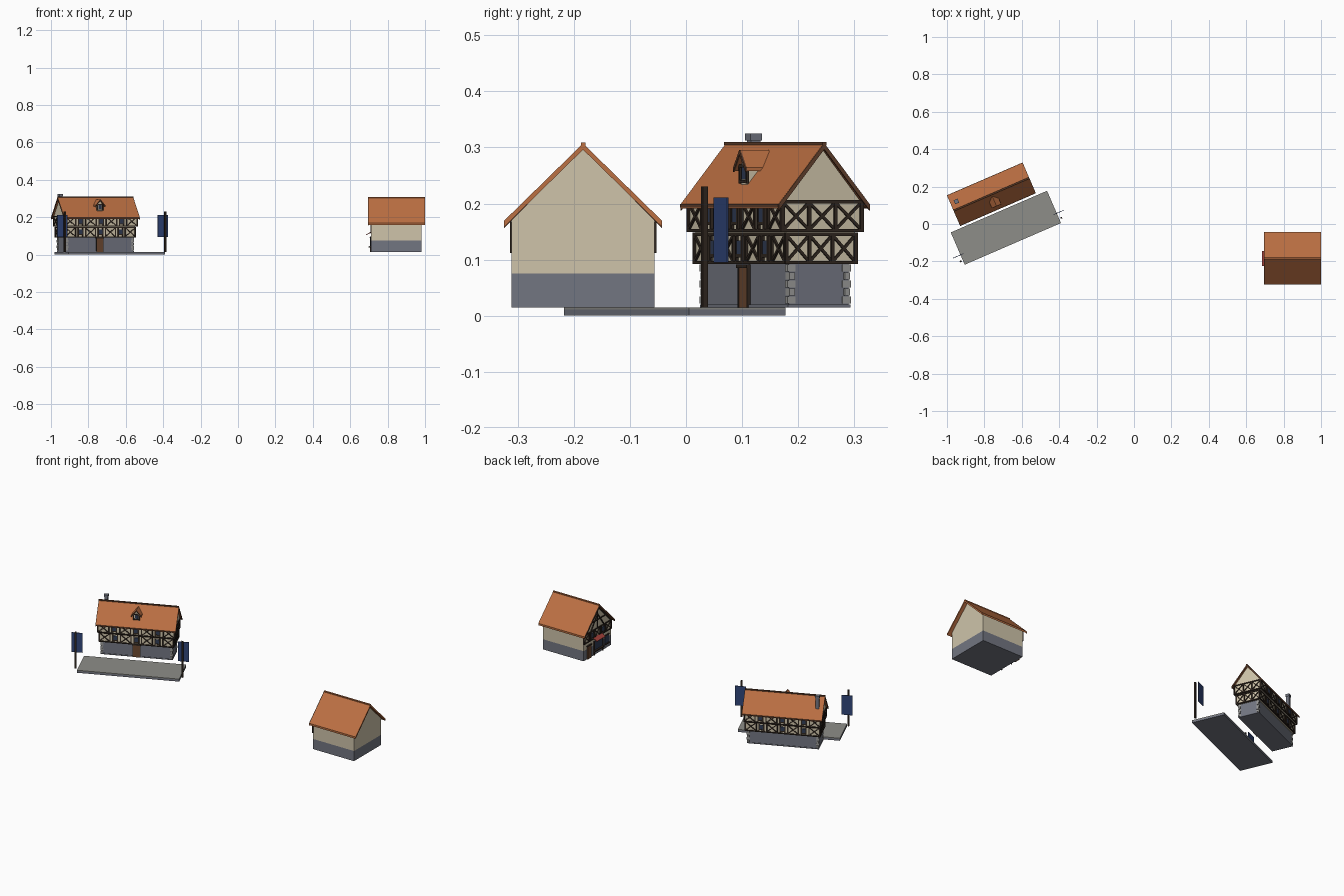
import bpy, bmesh, math
from mathutils import Matrix, Vector

if "Cube" in bpy.data.objects:
    bpy.data.objects.remove(bpy.data.objects["Cube"])

def material(name, r, g, b):
    m = bpy.data.materials.new(name)
    m.diffuse_color = (r, g, b, 1)
    m.use_nodes = True
    m.node_tree.nodes["Principled BSDF"].inputs["Base Color"].default_value = m.diffuse_color
    return m

ORANGE = material("roof_tile", 0.5, 0.16, 0.055)
CREAM = material("plaster", 0.62, 0.55, 0.40)
STONE = material("stone", 0.17, 0.18, 0.22)
QUOIN = material("light_stone", 0.32, 0.32, 0.31)
PAVING = material("paving", 0.27, 0.27, 0.25)
TIMBER = material("timber", 0.03, 0.02, 0.014)
TRIM = material("roof_trim", 0.12, 0.05, 0.025)
DOOR = material("door_wood", 0.15, 0.065, 0.03)
BLUE = material("banner_blue", 0.03, 0.06, 0.19)
GLASS = material("window_glass", 0.03, 0.045, 0.09)
RED = material("awning_red", 0.35, 0.05, 0.04)

def finish(bm, name, mat, M):
    bmesh.ops.recalc_face_normals(bm, faces=bm.faces)
    me = bpy.data.meshes.new(name)
    bm.to_mesh(me)
    bm.free()
    me.materials.append(mat)
    ob = bpy.data.objects.new(name, me)
    ob.matrix_world = M
    bpy.context.collection.objects.link(ob)

def boxes(name, mat, M, items):
    """items: (x0, x1, y0, y1, z0, z1)"""
    bm = bmesh.new()
    for x0, x1, y0, y1, z0, z1 in items:
        T = Matrix.Translation(((x0+x1)/2, (y0+y1)/2, (z0+z1)/2))
        bmesh.ops.create_cube(bm, size=1, matrix=T @ Matrix.Diagonal((x1-x0, y1-y0, z1-z0, 1)))
    finish(bm, name, mat, M)

def prism(name, mat, M, profile, x0, x1):
    """extrude a (y, z) profile along x"""
    bm = bmesh.new()
    f = bm.faces.new([bm.verts.new((x0, y, z)) for y, z in profile])
    ext = bmesh.ops.extrude_face_region(bm, geom=[f])["geom"]
    bmesh.ops.translate(bm, vec=(x1-x0, 0, 0), verts=[v for v in ext if isinstance(v, bmesh.types.BMVert)])
    finish(bm, name, mat, M)

def bars(name, mat, M, items, w=0.006, d=0.006):
    """timbers on a wall plane: (x0, z0, x1, z1), wall faces -y"""
    bm = bmesh.new()
    for x0, z0, x1, z1 in items:
        L = math.hypot(x1-x0, z1-z0)
        R = Matrix.Rotation(-math.atan2(z1-z0, x1-x0), 4, 'Y')
        T = Matrix.Translation(((x0+x1)/2, -d/4, (z0+z1)/2))
        bmesh.ops.create_cube(bm, size=1, matrix=T @ R @ Matrix.Diagonal((L, d, w, 1)))
    finish(bm, name, mat, M)

def chevron(hw, ze, zr, t):
    return [(-hw, ze), (0, zr), (hw, ze), (hw, ze-t), (0, zr-t), (-hw, ze-t)]

def framed_wall(name, M, L, z0, z1, pattern):
    """posts, rails, crossed braces (X) and windows (W)"""
    n, s = len(pattern), L/len(pattern)
    rails = [(-L/2-.003, z, L/2+.003, z) for z in (z0+.003, z1-.003)]
    posts = [(-L/2+i*s, z0, -L/2+i*s, z1) for i in range(n+1)]
    braces, panes = [], []
    for i, c in enumerate(pattern):
        a, b = -L/2+i*s, -L/2+(i+1)*s
        if c == "X":
            braces += [(a, z0+.004, b, z1-.004), (a, z1-.004, b, z0+.004)]
        else:
            m, h = (a+b)/2, (z0+z1)/2
            panes.append((m-.011, m+.011, -.004, .002, h-.012, h+.014))
            posts += [(m-.013, z0, m-.013, z1), (m+.013, z0, m+.013, z1)]
            rails.append((m-.014, h-.013, m+.014, h-.013))
    bars(name+"_frame", TIMBER, M, rails+posts)
    bars(name+"_braces", TIMBER, M, braces, .005, .005)
    if panes:
        boxes(name+"_windows", GLASS, M, panes)

def wall_matrix(M, angle, dist):
    return M @ Matrix.Rotation(angle, 4, 'Z') @ Matrix.Translation((0, -dist, 0))

# ---------- town hall ----------
H = Matrix.Translation((-0.7625, 0.159, 0)) @ Matrix.Rotation(math.radians(23.4), 4, 'Z')

# paved terrace
boxes("terrace_base", STONE, H, [(-.2805, .2805, -.289, -.101, 0, .011)])
boxes("terrace_paving", PAVING, H, [(-.2805, .2805, -.289, -.101, .011, .015)])

# stone ground floor with plinth and quoins
boxes("hall_ground_floor", STONE, H, [(-.195, .195, -.0575, .0575, .015, .093)])
boxes("hall_plinth", STONE, H, [(-.198, .198, -.0605, .0605, .015, .02)])
quoins = []
for sx in (-1, 1):
    for sy in (-1, 1):
        for i in range(5):
            a, b = ((.009, .006) if i % 2 else (.006, .009))
            z = .022 + i*.0142
            x, y = sx*.191, sy*.0535
            quoins.append((x-a, x+a, y-b+.001, y+b-.001, z, z+.0125))
boxes("hall_quoins", QUOIN, H, quoins)

# door and surround
boxes("hall_door", DOOR, H, [(-.018, .018, -.063, -.055, .015, .086)])
boxes("hall_door_frame", TIMBER, H, [(-.023, .023, -.066, -.055, .085, .091),
      (-.021, -.018, -.064, -.055, .015, .086), (.018, .021, -.064, -.055, .015, .086)])

# jettied upper storeys
boxes("hall_middle_storey", CREAM, H, [(-.203, .203, -.067, .067, .093, .149)])
prism("hall_upper_storey", CREAM, H, [(-.076, .149), (.076, .149), (.076, .203), (0, .298), (-.076, .203)], -.209, .209)
for label, L, W, z0, z1 in (("hall_middle", .406, .134, .092, .148), ("hall_upper", .418, .152, .149, .206)):
    for side, ang, length, dist, pat in (("front", 0, L, W/2, "XWXWXWX"), ("back", math.pi, L, W/2, "XWXWXWX"),
                                         ("right", math.pi/2, W, L/2, "XXX"), ("left", -math.pi/2, W, L/2, "XXX")):
        framed_wall(label+"_"+side, wall_matrix(H, ang, dist), length, z0, z1, pat)

# roof, barge boards and ridge
prism("hall_roof", ORANGE, H, chevron(.0885, .199, .308, .008), -.219, .219)
for s in (-1, 1):
    prism("hall_barge_board", TRIM, H, chevron(.0885, .1985, .3075, .011), s*.2165, s*.2205)
boxes("hall_ridge", TRIM, H, [(-.2205, .2205, -.004, .004, .304, .31)])
boxes("hall_eaves", TRIM, H, [(-.2195, .2195, y-.002, y+.002, .193, .199) for y in (-.0875, .0875)])

# chimney
boxes("hall_chimney", STONE, H, [(-.196, -.178, .03, .048, .23, .315), (-.1985, -.1755, .0275, .0505, .312, .325)])

# dormer
D = H @ Matrix.Rotation(-math.pi/2, 4, 'Z')
prism("dormer_body", CREAM, D, [(-.016, .232), (.016, .232), (.016, .266), (0, .289), (-.016, .266)], .015, .06)
prism("dormer_roof", ORANGE, D, chevron(.027, .264, .295, .006), .012, .067)
prism("dormer_trim", TRIM, D, chevron(.0275, .264, .2955, .008), .067, .07)
boxes("dormer_window", GLASS, H, [(-.009, .009, -.062, -.058, .243, .264)])
bars("dormer_frame", TIMBER, wall_matrix(H, 0, .06), [(-.016, .236, -.016, .268), (.016, .236, .016, .268),
     (-.016, .239, .016, .239), (-.016, .267, .016, .267)], .005, .005)

# banners on poles
for s in (-1, 1):
    x = s*.293
    boxes("banner_pole", TIMBER, H, [(x-.0045, x+.0045, -.2685, -.2595, .015, .23)])
    boxes("banner", BLUE, H, [(x-.03, x+.03, -.2335, -.2305, .095, .211)])

# ---------- shop house ----------
S = Matrix.Translation((0, -.1835, 0))
boxes("shop_base", STONE, S, [(.712, .98, -.1275, .1275, .015, .075)])
prism("shop_walls", CREAM, S, [(-.1275, .075), (.1275, .075), (.1275, .17), (0, .299), (-.1275, .17)], .712, .98)
prism("shop_roof", ORANGE, S, chevron(.141, .169, .307, .011), .697, 1.0)
prism("shop_barge_board", TRIM, S, chevron(.141, .169, .307, .013), .694, .698)
boxes("shop_ridge", ORANGE, S, [(.695, 1.0, -.004, .004, .301, .309)])

# timbered shop front facing -x
F = S @ Matrix.Translation((.712, 0, 0)) @ Matrix.Rotation(-math.pi/2, 4, 'Z')
framed_wall("shop_upper", F, .255, .112, .168, "XWXWX")
bars("shop_gable_frame", TIMBER, F, [(0, .168, 0, .29), (-.075, .215, .075, .215), (-.06, .168, 0, .25), (.06, .168, 0, .25),
     (-.122, .17, 0, .292), (.122, .17, 0, .292)])
boxes("shop_door", DOOR, F, [(-.095, -.06, -.006, .002, .015, .09)])
boxes("shop_window", GLASS, F, [(-.03, .045, -.004, .002, .045, .095), (.07, .105, -.004, .002, .045, .09)])
boxes("shop_counter", TIMBER, F, [(-.035, .05, -.014, 0, .038, .044), (-.035, -.03, -.007, 0, .015, .098),
      (.045, .05, -.007, 0, .015, .098), (-.1, -.055, -.008, 0, .09, .095), (.067, .108, -.009, 0, .039, .045),
      (.067, .108, -.007, 0, .09, .094)])
A = F @ Matrix.Translation((0, 0, .12)) @ Matrix.Rotation(math.radians(28), 4, 'X')
boxes("shop_awning", RED, A, [(-.04, .04, -.03, 0, -.002, .002)])
